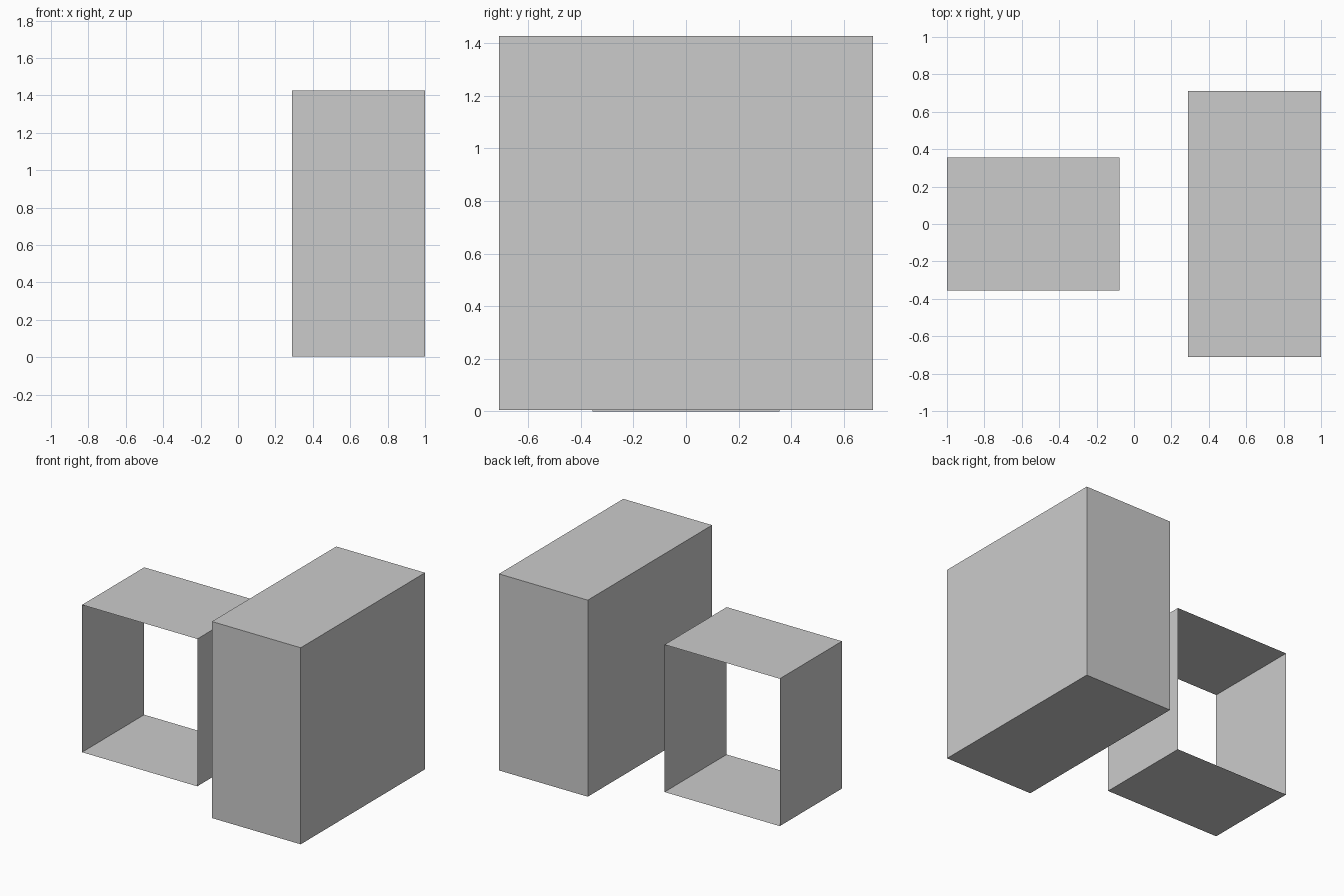
import bpy, bmesh

if "Cube" in bpy.data.objects:
    bpy.data.objects.remove(bpy.data.objects["Cube"])


def box(name, x0, x1, depth, z0, z1, open_ends=False):
    """Sharp-edged box centred on y = 0; open_ends drops the front and back faces."""
    bm = bmesh.new()
    bmesh.ops.create_cube(bm, size=1)
    for v in bm.verts:
        v.co.x = x1 if v.co.x > 0 else x0
        v.co.y *= depth
        v.co.z = z1 if v.co.z > 0 else z0
    bm.normal_update()
    if open_ends:
        ends = [f for f in bm.faces if abs(f.normal.y) > 0.9]
        bmesh.ops.delete(bm, geom=ends, context='FACES_ONLY')
    mesh = bpy.data.meshes.new(name)
    bm.to_mesh(mesh)
    bm.free()
    obj = bpy.data.objects.new(name, mesh)
    bpy.context.collection.objects.link(obj)
    return obj


# Tall closed block on the right
box("solid_block", 0.289, 1.0, 1.422, 0.004, 1.427)

# Thin-walled tube on the left, open front to back
box("open_frame", -1.0, -0.077, 0.711, 0.0, 1.067, open_ends=True)
